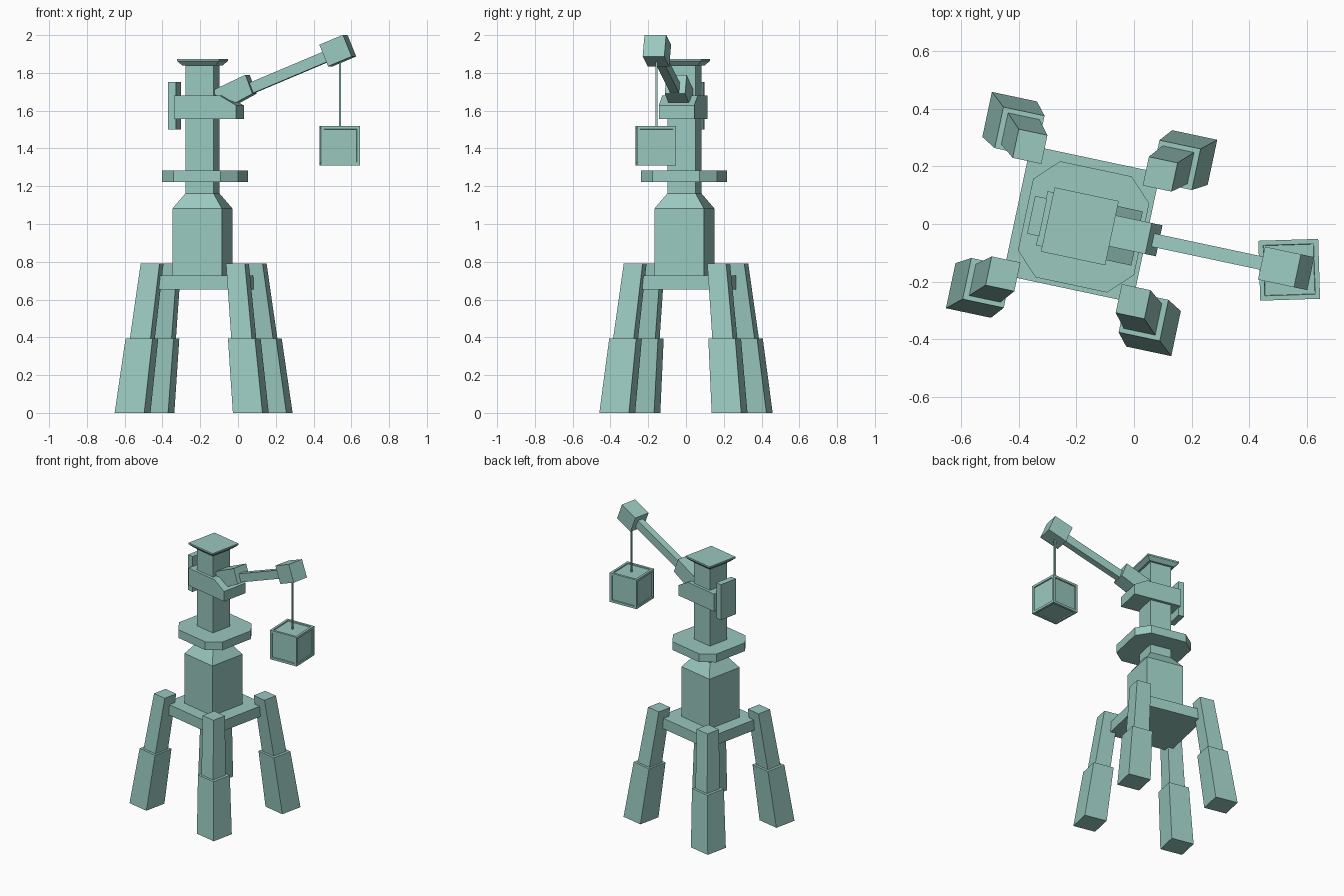
import bpy, bmesh, math
from mathutils import Matrix, Vector

if "Cube" in bpy.data.objects:
    bpy.data.objects.remove(bpy.data.objects["Cube"])

TURN = Matrix.Rotation(math.radians(-12), 4, 'Z')
BASE = Matrix.Translation((-0.182, 0, 0)) @ TURN        # legs and platform
TOWER = Matrix.Translation((-0.188, -0.008, 0)) @ TURN  # everything above
RING = Matrix.Translation((-0.175, -0.010, 0)) @ TURN

# one grey-green colour for the whole model
PAINT = bpy.data.materials.new("grey_green")
PAINT.diffuse_color = (0.32, 0.58, 0.52, 1)
PAINT.use_nodes = True
PAINT.node_tree.nodes["Principled BSDF"].inputs["Base Color"].default_value = PAINT.diffuse_color


def finish(name, bm, matrix):
    bmesh.ops.recalc_face_normals(bm, faces=bm.faces)
    me = bpy.data.meshes.new(name)
    bm.to_mesh(me)
    bm.free()
    me.materials.append(PAINT)
    ob = bpy.data.objects.new(name, me)
    ob.matrix_world = matrix
    bpy.context.collection.objects.link(ob)
    return ob


def loft(name, rings, matrix):
    """Skin a stack of equal-length point rings and cap both ends."""
    bm = bmesh.new()
    vs = [[bm.verts.new(p) for p in r] for r in rings]
    n = len(vs[0])
    for a, b in zip(vs, vs[1:]):
        for i in range(n):
            bm.faces.new((a[i], a[(i + 1) % n], b[(i + 1) % n], b[i]))
    bm.faces.new(vs[0])
    bm.faces.new(vs[-1])
    return finish(name, bm, matrix)


def square(h, z, x=0, y=0):
    return [(x + sx * h, y + sy * h, z) for sx, sy in ((-1, -1), (1, -1), (1, 1), (-1, 1))]


def side_profile(name, pts, y0, y1, matrix):
    return loft(name, [[(x, y, z) for x, z in pts] for y in (y0, y1)], matrix)


def box(name, size, matrix):
    bm = bmesh.new()
    bmesh.ops.create_cube(bm, size=1)
    bmesh.ops.scale(bm, vec=Vector(size), verts=bm.verts)
    return finish(name, bm, matrix)


# four splayed legs, each a thick foot and a thinner upper post
for sx, sx_name in ((-1, "left"), (1, "right")):
    for sy, sy_name in ((-1, "front"), (1, "back")):
        def at(h, z, cx, cy):
            return square(h, z, sx * cx, sy * cy)
        loft(f"{sy_name}_{sx_name}_foot",
             [at(0.080, 0, 0.320, 0.304), at(0.073, 0.395, 0.277, 0.268)], BASE)
        loft(f"{sy_name}_{sx_name}_post",
             [at(0.056, 0.38, 0.276, 0.270), at(0.051, 0.79, 0.231, 0.226)], BASE)

# platform, body with tapered shoulder, column and flared cap
loft("platform", [square(0.23, 0.652), square(0.23, 0.727)], BASE)
loft("body", [square(0.133, 0.72), square(0.133, 1.083), square(0.076, 1.162)], TOWER)
loft("column", [square(0.076, 1.15), square(0.076, 1.86)], TOWER)
loft("cap", [square(0.090, 1.840), square(0.114, 1.863), square(0.114, 1.874)], TOWER)

# eight-sided collar
a, b = 0.206, 0.127
octagon = [(-b, -a), (b, -a), (a, -b), (a, b), (b, a), (-b, a), (-a, b), (-a, -b)]
loft("collar", [[(x, y, z) for x, y in octagon] for z in (1.223, 1.282)], RING)

# bracket round the column, rear plate and arm joint
side_profile("bracket", [(-0.135, 1.556), (0.203, 1.556), (0.203, 1.628), (0.112, 1.681),
                         (-0.135, 1.681)], -0.096, 0.096, TOWER)
side_profile("rear_plate", [(-0.174, 1.50), (-0.131, 1.50), (-0.131, 1.753), (-0.174, 1.753)],
             -0.063, 0.071, TOWER)
side_profile("arm_joint", [(0.07, 1.687), (0.07, 1.71), (0.242, 1.79), (0.28, 1.69),
                           (0.19, 1.642)], -0.047, 0.063, TOWER)

# raised arm with a block at its tip
TILT = Matrix.Rotation(math.radians(-22.4), 4, 'Y')
box("arm", (0.56, 0.047, 0.058), TOWER @ Matrix.Translation((0.443, 0.006, 1.793)) @ TILT)
box("arm_tip", (0.138, 0.117, 0.124), TOWER @ Matrix.Translation((0.731, 0.006, 1.918)) @ TILT)

# rope and hanging crate with recessed panels
box("rope", (0.011, 0.011, 0.40), Matrix.Translation((0.541, -0.157, 1.69)))
bm = bmesh.new()
bmesh.ops.create_cube(bm, size=0.208)
panels = bm.faces[:]
bmesh.ops.inset_individual(bm, faces=panels, thickness=0.023, depth=0)
bmesh.ops.inset_individual(bm, faces=panels, thickness=0.002, depth=0)
for f in panels:
    shift = f.normal * -0.007
    for v in f.verts:
        v.co += shift
finish("crate", bm, Matrix.Translation((0.539, -0.159, 1.415)) @ Matrix.Rotation(math.radians(1.8), 4, 'Z'))
